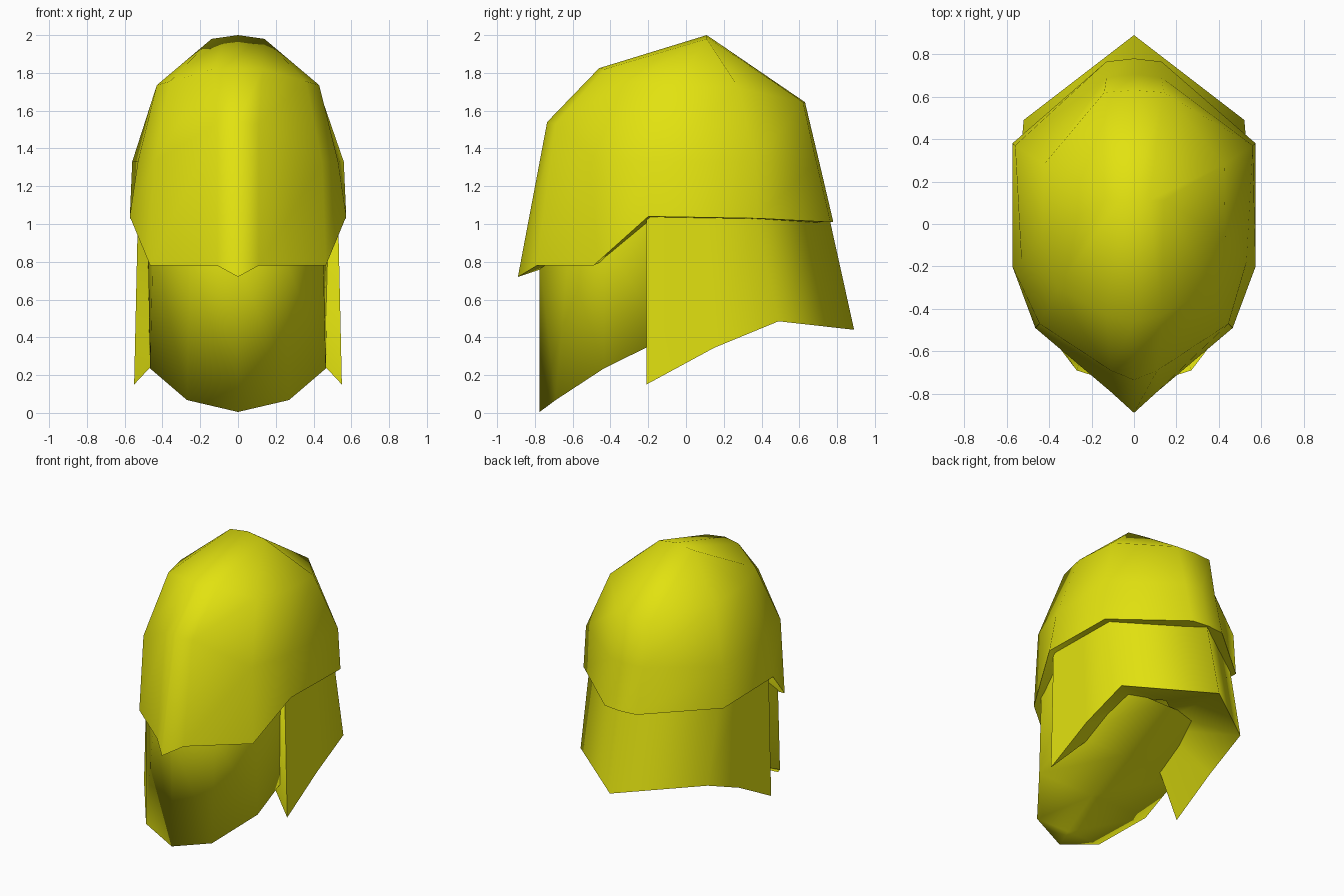
import bpy, bmesh, math

if "Cube" in bpy.data.objects:
    bpy.data.objects.remove(bpy.data.objects["Cube"])

yellow = bpy.data.materials.new("yellow")
yellow.diffuse_color = (0.76, 0.76, 0.005, 1)
yellow.use_nodes = True
yellow.node_tree.nodes["Principled BSDF"].inputs["Base Color"].default_value = yellow.diffuse_color


def loft(name, strips, angle):
    """Skin strips of half-rows (x >= 0) and mirror them across x = 0."""
    bm = bmesh.new()
    for side in (1, -1):
        for rows in strips:
            for a, b in zip(rows, rows[1:]):
                for i in range(len(a) - 1):
                    quad = (a[i], a[i + 1], b[i + 1], b[i])
                    bm.faces.new([bm.verts.new((x * side, y, z)) for x, y, z in quad][::side])
    bmesh.ops.remove_doubles(bm, verts=bm.verts, dist=0.0005)
    bmesh.ops.dissolve_degenerate(bm, edges=bm.edges, dist=0.0005)
    bmesh.ops.recalc_face_normals(bm, faces=bm.faces)
    mesh = bpy.data.meshes.new(name)
    bm.to_mesh(mesh)
    bm.free()
    mesh.materials.append(yellow)
    ob = bpy.data.objects.new(name, mesh)
    bpy.context.collection.objects.link(ob)
    bpy.context.view_layer.objects.active = ob
    ob.select_set(True)
    bpy.ops.object.shade_smooth_by_angle(angle=math.radians(angle))
    ob.select_set(False)


def flange(row, y0, z0, s=0.36):
    """Lip running from a border row inward towards the point (0, y0, z0)."""
    return [row, [(x * s, y0 + (y - y0) * s, z0 + (z - z0) * s) for x, y, z in row]]


# Dome: rim, brow, crown and top ridge, each from front to back
ridge = [(0, .11, 2), (.07, .11, 1.99), (.14, .11, 1.98)]
rim = [(0, -.89, .72), (.11, -.79, .78), (.465, -.49, .78), (.573, -.2, 1.04),
       (.573, .38, 1.03), (.13, .765, 1.01), (0, .78, 1.01)]
brow = [(0, -.735, 1.54), (.11, -.69, 1.53), (.445, -.47, 1.33), (.53, -.18, 1.33),
        (.56, .37, 1.33), (.13, .69, 1.33), (0, .705, 1.33)]
crown = [(0, -.46, 1.825), (.13, -.43, 1.82), (.36, -.30, 1.755), (.43, -.06, 1.735),
         (.425, .28, 1.72), (.14, .62, 1.645), (0, .63, 1.645)]
top = ridge + [ridge[2]] * 2 + ridge[1::-1]
loft("dome", [[rim, brow, crown, top], flange(rim, -.05, 1.0)], 80)

# Face mask: front centre to side end, closed underneath by a sloping floor
mask_top = [(0, -.775, .82), (.25, -.625, .82), (.45, -.43, .90), (.48, -.2, 1.08), (.47, .3, 1.08)]
mask_bottom = [(0, -.775, .005), (.27, -.69, .068), (.465, -.435, .235), (.47, -.1, .40), (.45, .3, .62)]
mask_floor = [(0, y, z) for x, y, z in mask_bottom]
loft("face_mask", [[mask_top, mask_bottom, mask_floor]], 180)

# Neck guard: back centre to front tip, with an inward lip round its border
guard_top = [(0, .755, 1.05), (.53, .37, 1.05), (.53, .10, 1.05), (.53, -.21, 1.05)]
guard_bottom = [(0, .89, .44), (.52, .49, .485), (.54, .15, .345), (.55, -.21, .15)]
guard_border = guard_top + guard_bottom[::-1]
loft("neck_guard", [[guard_top, guard_bottom], flange(guard_border, .02, .74)], 80)
